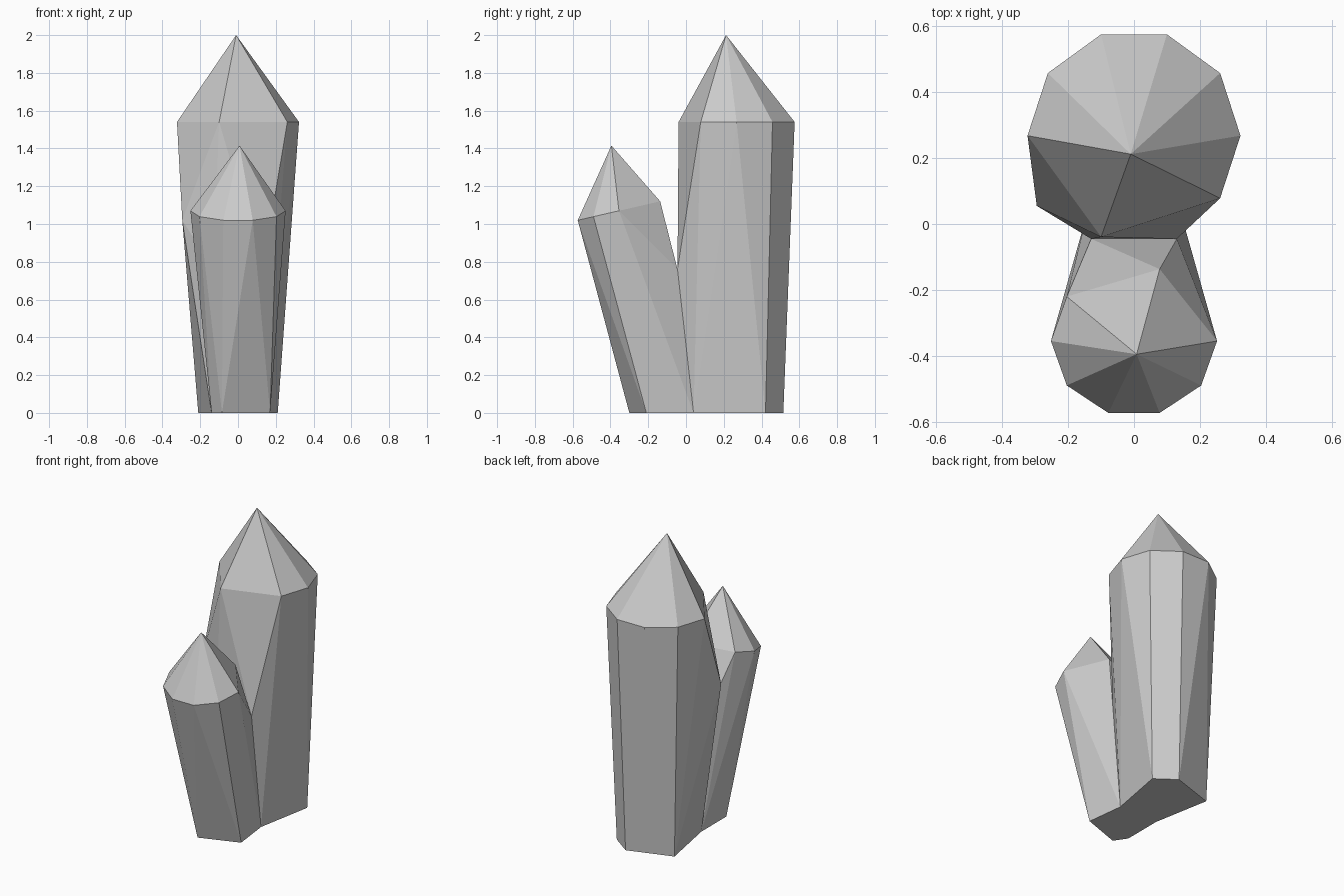
import bpy, bmesh
from math import cos, sin, radians
from mathutils import Vector

if "Cube" in bpy.data.objects:
    bpy.data.objects.remove(bpy.data.objects["Cube"])


def ring(cx, cy, cz, r, angles, squash=1.0, slope=0.0):
    """Points of a ten-sided ring, optionally tilted front to back."""
    pts = []
    for a in angles:
        dx, dy = r * cos(radians(a)), r * sin(radians(a)) * squash
        pts.append((cx + dx, cy + dy, cz + dy * slope))
    return pts


def crystal(name, points, shared):
    """Convex faceted shard; the wall hidden inside the joint is removed."""
    bm = bmesh.new()
    for p in points + shared:
        bm.verts.new(p)
    bmesh.ops.convex_hull(bm, input=bm.verts[:])
    loose = [v for v in bm.verts if not v.link_faces]
    bmesh.ops.delete(bm, geom=loose, context='VERTS')
    joint = [Vector(p) for p in shared]
    wall = [f for f in bm.faces
            if all(any((v.co - j).length < 1e-4 for j in joint) for v in f.verts)]
    bmesh.ops.recalc_face_normals(bm, faces=bm.faces[:])
    bmesh.ops.delete(bm, geom=wall, context='FACES')
    mesh = bpy.data.meshes.new(name)
    bm.to_mesh(mesh)
    bm.free()
    obj = bpy.data.objects.new(name, mesh)
    bpy.context.collection.objects.link(obj)
    return obj


# Seam where the two shards grow together
seam = [(0.13, -0.045, 0.76), (-0.13, -0.045, 0.76),
        (0.14, 0.04, 0), (-0.14, 0.04, 0)]

# Tall upright shard
tall = ring(0, 0.268, 1.54, 0.323, (0, 36, 72, 108, 144, 180, 252, 324))
tall += ring(0, 0.268, 0, 0.26, (36, 72, 144))
tall += [(-0.01, 0.212, 2.0), (-0.295, 0.055, 1.02)]
crystal("large_crystal", tall, seam)

# Short shard leaning forward
short = ring(0, -0.355, 1.07, 0.252, (0, 72, 144, 180, 216, 252, 288, 324),
             squash=0.91, slope=0.23)
short += [(0.008, -0.395, 1.415),
          (-0.085, -0.30, 0), (0.17, -0.21, 0), (-0.14, -0.22, 0)]
crystal("small_crystal", short, seam)
